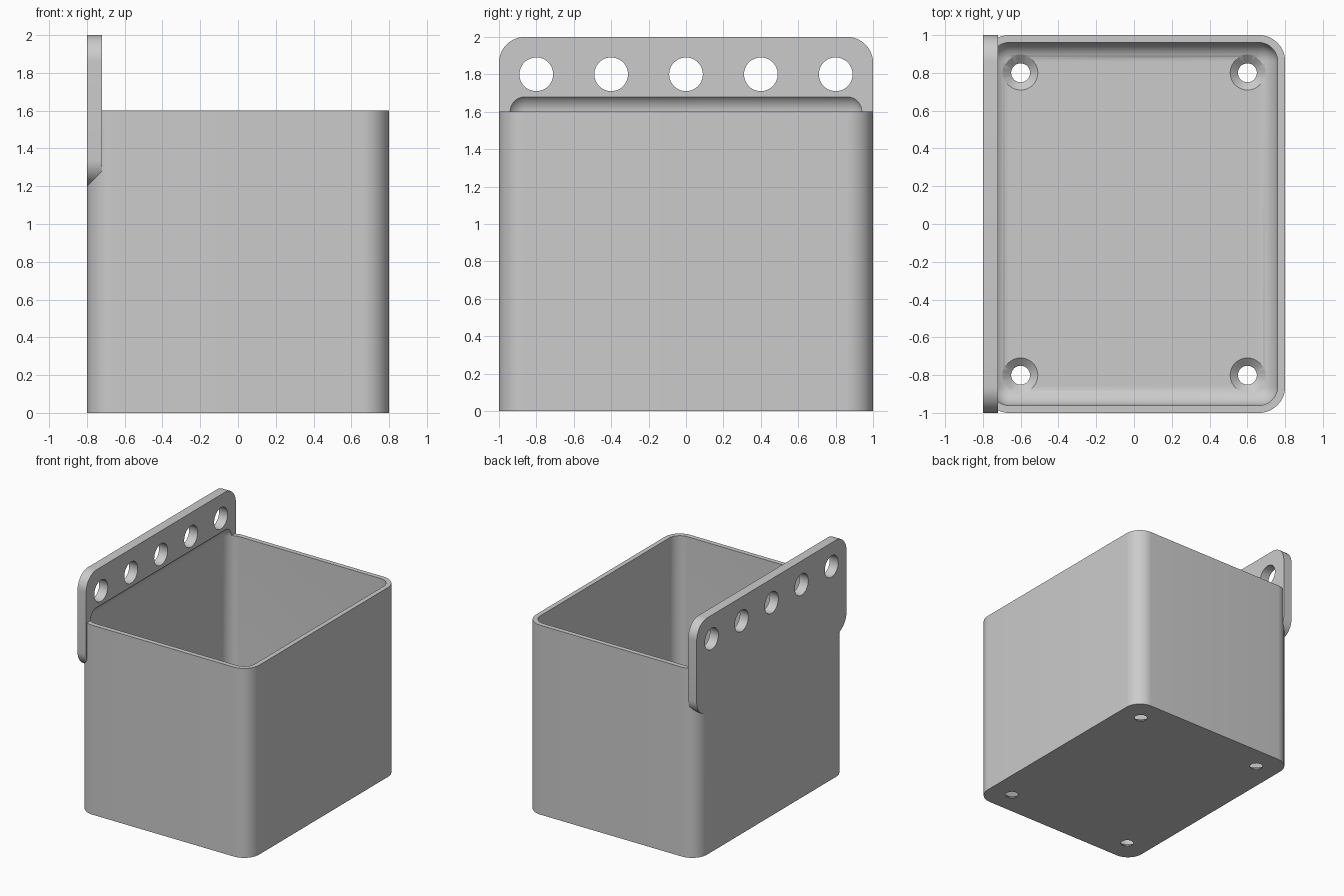
import bpy, bmesh, math
from mathutils import Matrix, Vector

WALL, PLATE, R_OUT, R_IN = 0.04, 0.08, 0.14, 0.10

if "Cube" in bpy.data.objects:
    bpy.data.objects.remove(bpy.data.objects["Cube"])

grey = bpy.data.materials.new("plain grey")
grey.use_nodes = True
grey.diffuse_color = (0.6, 0.6, 0.6, 1)
grey.node_tree.nodes["Principled BSDF"].inputs["Base Color"].default_value = (0.6, 0.6, 0.6, 1)


def finish(name, bm):
    bmesh.ops.recalc_face_normals(bm, faces=bm.faces)
    mesh = bpy.data.meshes.new(name)
    bm.to_mesh(mesh)
    bm.free()
    mesh.materials.append(grey)
    obj = bpy.data.objects.new(name, mesh)
    bpy.context.collection.objects.link(obj)
    return obj


def rounded_box(name, low, high, radius, axis=None):
    """Box with rounded edges: those along one axis, or all of them."""
    low, high = Vector(low), Vector(high)
    bm = bmesh.new()
    bmesh.ops.create_cube(bm, size=1)
    for v in bm.verts:
        v.co = (low + high) / 2 + v.co * (high - low)
    edges = [e for e in bm.edges if axis is None
             or abs((e.verts[0].co - e.verts[1].co).normalized()[axis]) > 0.9]
    bmesh.ops.bevel(bm, geom=edges, offset=radius, segments=12,
                    profile=0.5, affect='EDGES')
    return finish(name, bm)


def turned(name, profile, matrix):
    """Solid of revolution from (radius, height) points."""
    bm = bmesh.new()
    n = 48
    rings = [[bm.verts.new((r * math.cos(math.tau * i / n),
                            r * math.sin(math.tau * i / n), h))
              for i in range(n)] for r, h in profile]
    for a, b in zip(rings, rings[1:]):
        for i in range(n):
            j = (i + 1) % n
            bm.faces.new((a[i], a[j], b[j], b[i]))
    bm.faces.new(rings[0])
    bm.faces.new(rings[-1])
    bm.transform(matrix)
    return finish(name, bm)


# Bin body and the hanging plate, flush along one side
body = rounded_box("storage_bin", (-0.8, -1, 0), (0.8, 1, 1.6), R_OUT, 2)
plate = rounded_box("hanging_plate", (-0.8, -1, 1.2), (-0.8 + PLATE, 1, 2), R_OUT, 0)

# Cavity, rounded all over, which also leaves a cove in the plate
cavity = rounded_box("cavity_cutter", (-0.8 + WALL, -1 + WALL, WALL),
                     (0.8 - WALL, 1 - WALL, 1.7), R_IN)
steps = [(plate, 'UNION'), (cavity, 'DIFFERENCE')]

# Row of hanging holes
sideways = Matrix.Rotation(math.pi / 2, 4, 'Y')
for i in range(-2, 3):
    place = Matrix.Translation((-0.76, 0.4 * i, 1.8)) @ sideways
    steps.append((turned("hanging_hole_cutter", [(0.09, -0.1), (0.09, 0.1)], place), 'DIFFERENCE'))

# Countersunk screw holes in the floor
screw = [(0.05, -0.05), (0.05, 0.005), (0.097, WALL + 0.005), (0.097, 0.1)]
for x in (-0.6, 0.6):
    for y in (-0.8, 0.8):
        steps.append((turned("screw_hole_cutter", screw, Matrix.Translation((x, y, 0))), 'DIFFERENCE'))

bpy.context.view_layer.objects.active = body
for tool, operation in steps:
    tool.hide_render = True
    mod = body.modifiers.new(operation.title(), 'BOOLEAN')
    mod.operation = operation
    mod.solver = 'EXACT'
    mod.object = tool
    bpy.ops.object.modifier_apply(modifier=mod.name)
    bpy.data.objects.remove(tool)

# Smooth the rounded corners, keep rims sharp
bpy.ops.object.select_all(action='DESELECT')
body.select_set(True)
bpy.ops.object.shade_smooth_by_angle(angle=math.radians(30))
